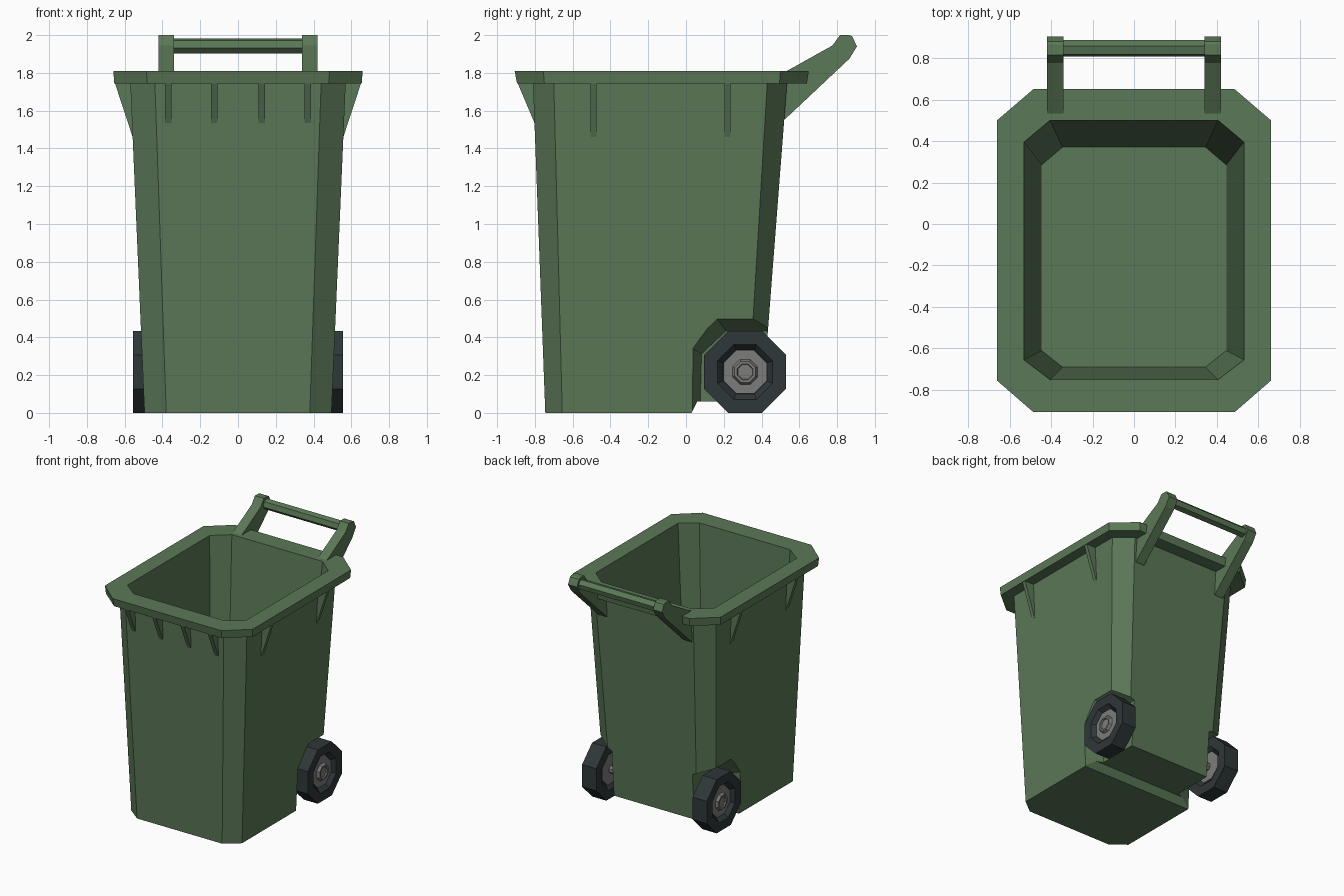
import bpy, bmesh, math

if "Cube" in bpy.data.objects:
    bpy.data.objects.remove(bpy.data.objects["Cube"])


def material(name, rgb):
    m = bpy.data.materials.new(name)
    m.diffuse_color = (*rgb, 1)
    m.use_nodes = True
    m.node_tree.nodes["Principled BSDF"].inputs["Base Color"].default_value = m.diffuse_color
    return m


GREEN = material("bin green", (0.105, 0.188, 0.095))
BLACK = material("tyre black", (0.028, 0.038, 0.040))
GREY = material("hub grey", (0.20, 0.20, 0.195))


def loft(name, rings, mat, mirror=False):
    """Skin equal-sized point rings into a closed solid."""
    bm = bmesh.new()
    loops = [[bm.verts.new(p) for p in r] for r in rings]
    n = len(loops[0])
    for a, b in zip(loops, loops[1:]):
        for i in range(n):
            bm.faces.new((a[i], a[(i + 1) % n], b[(i + 1) % n], b[i]))
    bm.faces.new(loops[0])
    bm.faces.new(loops[-1])
    bmesh.ops.recalc_face_normals(bm, faces=bm.faces)
    me = bpy.data.meshes.new(name)
    bm.to_mesh(me)
    bm.free()
    ob = bpy.data.objects.new(name, me)
    bpy.context.collection.objects.link(ob)
    me.materials.append(mat)
    if mirror:
        m = ob.modifiers.new("mirror", 'MIRROR')
        m.use_mirror_merge = False
    return ob


def prism_x(name, profile, x0, x1, mat, mirror=False):
    """Side (y, z) profile extruded along x."""
    return loft(name, [[(x, y, z) for y, z in profile] for x in (x0, x1)], mat, mirror)


def octo(z, x, xc, yf, yfc, ybc, yb):
    """Rectangle with cut corners at height z."""
    half = [(xc, yf), (x, yfc), (x, ybc), (xc, yb)]
    return [(px, py, z) for px, py in half] + [(-px, py, z) for px, py in reversed(half)]


# Hollow tapered body with its rim
body = loft("bin_body", [
    octo(0.00, 0.495, 0.380, -0.745, -0.655, 0.325, 0.400),
    octo(1.745, 0.570, 0.440, -0.810, -0.700, 0.430, 0.535),
    octo(1.745, 0.655, 0.480, -0.895, -0.750, 0.495, 0.640),
    octo(1.81, 0.660, 0.485, -0.907, -0.755, 0.500, 0.650),
    octo(1.81, 0.530, 0.405, -0.750, -0.655, 0.395, 0.500),
    octo(0.52, 0.445, 0.345, -0.690, -0.610, 0.285, 0.370),
], GREEN)


# Wheel wells and raised rear underside
def well(x):
    dy, dz = 0.3 * (0.5 - x), 0.4 * (0.5 - x)
    return [(x, 0.03 + dy, -0.1), (x, 0.04 + dy, 0.34 - dz * 0.5),
            (x, 0.17 + dy, 0.49 - dz), (x, 0.8, 0.49 - dz), (x, 0.8, -0.1)]


cutters = [
    loft("well_cutter", [well(0.36), well(0.62)], GREEN),
    loft("well_cutter", [[(-x, y, z) for x, y, z in well(v)] for v in (0.36, 0.62)], GREEN),
    prism_x("underside_cutter", [(0.0, -0.1), (0.03, 0), (0.06, 0.06), (0.8, 0.06), (0.8, -0.1)],
            -1, 1, GREEN),
]
bpy.context.view_layer.objects.active = body
for c in cutters:
    m = body.modifiers.new("cut", 'BOOLEAN')
    m.operation = 'DIFFERENCE'
    m.solver = 'EXACT'
    m.object = c
    bpy.ops.object.modifier_apply(modifier=m.name)
    bpy.data.objects.remove(c)

# Triangular ribs under the rim
for x in (0.125, 0.37):
    prism_x("front_rib", [(-0.893, 1.75), (-0.80, 1.53), (-0.76, 1.53), (-0.76, 1.75)],
            x - 0.017, x + 0.017, GREEN, True)
for y in (-0.49, 0.22):
    tri = [(0.653, 1.75), (0.556, 1.455), (0.54, 1.455), (0.54, 1.75)]
    loft("side_rib", [[(x, v, z) for x, z in tri] for v in (y - 0.015, y + 0.015)], GREEN, True)

# Handle arms and bar
arm = [(0.505, 1.54), (0.53, 1.56), (0.865, 1.875), (0.905, 1.94), (0.88, 1.993),
       (0.865, 2.0), (0.815, 2.0), (0.775, 1.945), (0.53, 1.808), (0.505, 1.79)]
prism_x("handle_arm", arm, 0.34, 0.42, GREEN, True)
bar = [(0.847 + 0.041 * math.cos(math.radians(15 + 60 * i)),
        1.943 + 0.041 * math.sin(math.radians(15 + 60 * i))) for i in range(6)]
prism_x("handle_bar", bar, -0.35, 0.35, GREEN)


# Eight-sided wheels
def wheel_ring(x, apothem):
    r = apothem / math.cos(math.pi / 8)
    return [(x, 0.313 + r * math.cos(math.pi * (i + 0.5) / 4),
             0.217 + r * math.sin(math.pi * (i + 0.5) / 4)) for i in range(8)]


loft("tyre", [wheel_ring(*p) for p in (
    (0.52, 0.116), (0.557, 0.145), (0.557, 0.217), (0.43, 0.217), (0.43, 0.145), (0.46, 0.116))],
    BLACK, True)
loft("wheel_hub_and_axle", [wheel_ring(*p) for p in (
    (0.33, 0.03), (0.447, 0.03), (0.447, 0.115), (0.53, 0.115),
    (0.53, 0.066), (0.55, 0.055), (0.55, 0.042), (0.54, 0.038))], GREY, True)
